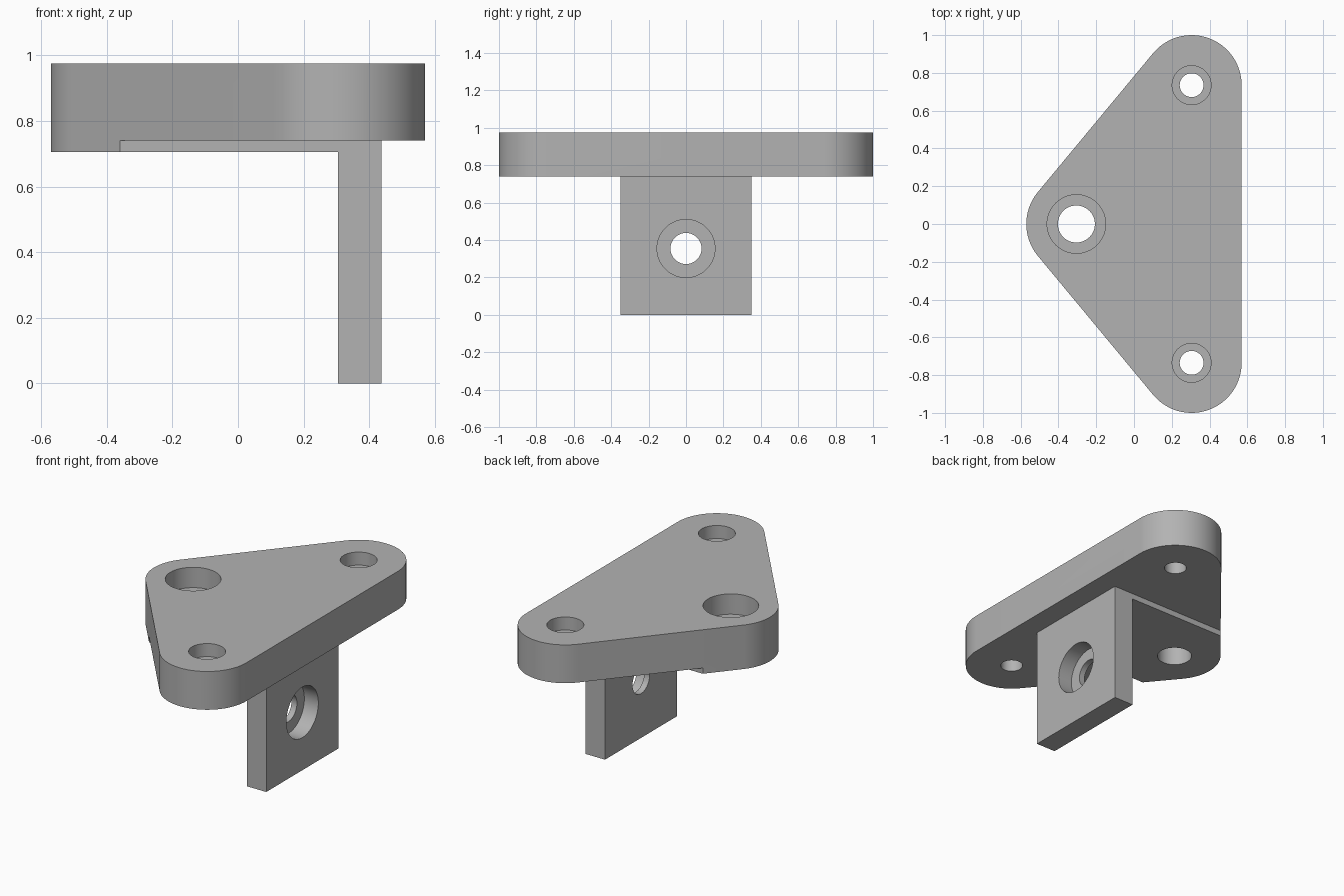
import bpy
import bmesh
from math import radians, pi, atan2, hypot, cos, sin
from mathutils import Matrix, Vector

if "Cube" in bpy.data.objects:
    bpy.data.objects.remove(bpy.data.objects["Cube"], do_unlink=True)

TOP, STEP, PAD = 0.975, 0.74, 0.705      # plate top, plate underside, pad underside
CX, CY, R = 0.305, 0.735, 0.265          # corner centres and corner radius
HALF, LEG_IN, LEG_OUT = 0.35, 0.305, 0.437
HOLE_Z = 0.355

grey = bpy.data.materials.new("machined_grey")
grey.use_nodes = True
grey.diffuse_color = (0.45, 0.45, 0.45, 1)
grey.node_tree.nodes["Principled BSDF"].inputs["Base Color"].default_value = (0.45, 0.45, 0.45, 1)


def finish(name, bm):
    bmesh.ops.recalc_face_normals(bm, faces=bm.faces)
    mesh = bpy.data.meshes.new(name)
    bm.to_mesh(mesh)
    bm.free()
    mesh.materials.append(grey)
    obj = bpy.data.objects.new(name, mesh)
    bpy.context.collection.objects.link(obj)
    return obj


def box(name, lo, hi):
    lo, hi = Vector(lo), Vector(hi)
    bm = bmesh.new()
    bmesh.ops.create_cube(bm, size=1, matrix=Matrix.Translation((lo + hi) / 2)
                          @ Matrix.Diagonal((*(hi - lo), 1)))
    return finish(name, bm)


def cylinder(name, start, end, radius):
    start, end = Vector(start), Vector(end)
    axis = end - start
    bm = bmesh.new()
    bmesh.ops.create_cone(bm, cap_ends=True, segments=64, radius1=radius, radius2=radius,
                          depth=axis.length,
                          matrix=Matrix.Translation((start + end) / 2)
                          @ axis.to_track_quat("Z", "Y").to_matrix().to_4x4())
    return finish(name, bm)


def combine(body, tool, operation):
    mod = body.modifiers.new(operation.title(), "BOOLEAN")
    mod.operation, mod.solver, mod.object = operation, "EXACT", tool
    bpy.context.view_layer.objects.active = body
    bpy.ops.object.modifier_apply(modifier=mod.name)
    bpy.data.objects.remove(tool, do_unlink=True)


# Rounded triangular plate: three corner arcs joined by tangent edges
slope = atan2(2 * CX, -CY)               # outward angle of the slanted edge
outline = []
for cx, cy, a0, a1 in ((CX, -CY, -slope, 2 * pi), (CX, CY, 0, slope),
                       (-CX, 0, slope, 2 * pi - slope)):
    if cy < 0:
        a0 = 2 * pi - slope
    for i in range(33):
        a = a0 + (a1 - a0) * i / 32
        outline.append((cx + R * cos(a), cy + R * sin(a), PAD))
slant = Vector((-CY, 2 * CX)).normalized()
edge_angle = atan2(slant.y, slant.x)
bm = bmesh.new()
face = bm.faces.new([bm.verts.new(p) for p in outline])
top = bmesh.ops.extrude_face_region(bm, geom=[face])["geom"]
bmesh.ops.translate(bm, vec=(0, 0, TOP - PAD),
                    verts=[v for v in top if isinstance(v, bmesh.types.BMVert)])
bracket = finish("mounting_bracket", bm)

# Relief that leaves a thin raised pad under the plate
for side in (-1, 1):
    ys = sorted((side * HALF, side * 1.2))
    combine(bracket, box("side_relief", (-1, ys[0], 0.5), (1, ys[1], STEP)), "DIFFERENCE")
combine(bracket, box("end_relief", (0.38, -0.5, 0.5), (1, 0.5, STEP)), "DIFFERENCE")

# Hanging leg
combine(bracket, box("leg", (LEG_IN, -HALF, 0), (LEG_OUT, HALF, 0.8)), "UNION")

# Counterbored holes in the plate: x, y, bore, counterbore, depth
for x, y, bore, wide, depth in ((CX, CY, 0.063, 0.103, 0.08), (CX, -CY, 0.063, 0.103, 0.08),
                                (-CX, 0, 0.098, 0.155, 0.125)):
    combine(bracket, cylinder("bore", (x, y, 0.5), (x, y, 1.2), bore), "DIFFERENCE")
    combine(bracket, cylinder("counterbore", (x, y, TOP - depth), (x, y, 1.2), wide), "DIFFERENCE")

# Counterbored hole in the leg
combine(bracket, cylinder("leg_bore", (0, 0, HOLE_Z), (1, 0, HOLE_Z), 0.083), "DIFFERENCE")
combine(bracket, cylinder("leg_counterbore", (LEG_OUT - 0.095, 0, HOLE_Z), (1, 0, HOLE_Z), 0.155),
        "DIFFERENCE")

bpy.ops.object.select_all(action="DESELECT")
bracket.select_set(True)
bpy.context.view_layer.objects.active = bracket
bpy.ops.object.shade_smooth_by_angle(angle=radians(30))
